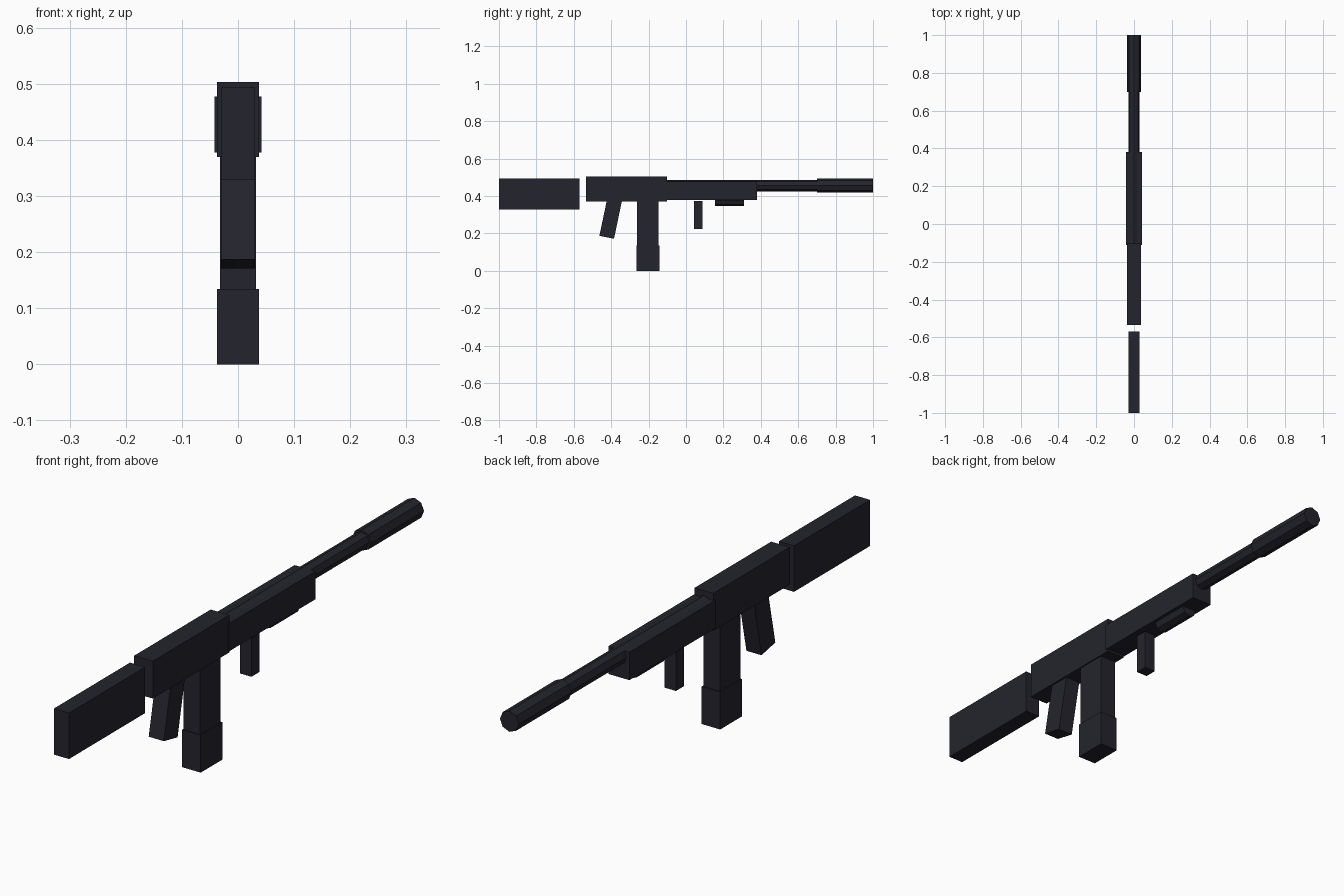
import bpy, bmesh, math
from mathutils import Matrix

if "Cube" in bpy.data.objects:
    bpy.data.objects.remove(bpy.data.objects["Cube"])

metal = bpy.data.materials.new("dark gunmetal")
metal.diffuse_color = (0.0175, 0.0175, 0.026, 1)
metal.use_nodes = True
metal.node_tree.nodes["Principled BSDF"].inputs["Base Color"].default_value = metal.diffuse_color


def finish(name, bm):
    bmesh.ops.recalc_face_normals(bm, faces=bm.faces)
    mesh = bpy.data.meshes.new(name)
    bm.to_mesh(mesh)
    bm.free()
    mesh.materials.append(metal)
    obj = bpy.data.objects.new(name, mesh)
    bpy.context.collection.objects.link(obj)
    return obj


def slab(name, half_width, profile):
    """Extrude a (y, z) side profile symmetrically across x."""
    bm = bmesh.new()
    face = bm.faces.new([bm.verts.new((-half_width, y, z)) for y, z in profile])
    new = bmesh.ops.extrude_face_region(bm, geom=[face])["geom"]
    verts = [v for v in new if isinstance(v, bmesh.types.BMVert)]
    bmesh.ops.translate(bm, verts=verts, vec=(2 * half_width, 0, 0))
    return finish(name, bm)


def box(name, half_width, y0, y1, z0, z1):
    return slab(name, half_width, [(y0, z0), (y1, z0), (y1, z1), (y0, z1)])


def tube(name, radius, y0, y1, z):
    """Eight-sided rod along y with an edge pointing straight up."""
    bm = bmesh.new()
    place = Matrix.Translation((0, (y0 + y1) / 2, z)) @ Matrix.Rotation(math.pi / 2, 4, 'X')
    bmesh.ops.create_cone(bm, cap_ends=True, segments=8, radius1=radius,
                          radius2=radius, depth=y1 - y0, matrix=place)
    return finish(name, bm)


# Main body
box("stock", 0.030, -1.0, -0.569, 0.328, 0.493)
box("receiver", 0.037, -0.535, -0.102, 0.369, 0.503)
box("handguard", 0.0415, -0.11, 0.38, 0.377, 0.477)

# Barrel and muzzle
tube("barrel", 0.030, -0.11, 0.72, 0.455)
tube("muzzle", 0.0375, 0.70, 1.0, 0.455)

# Parts hanging below
tube("under_rod", 0.030, 0.155, 0.31, 0.376)
box("foregrip", 0.0225, 0.044, 0.089, 0.222, 0.372)
box("magazine", 0.0325, -0.261, -0.146, 0.12, 0.385)
box("magazine_base", 0.037, -0.264, -0.141, 0.0, 0.134)
slab("rear_grip", 0.030,
     [(-0.463, 0.187), (-0.385, 0.171), (-0.339, 0.390), (-0.417, 0.406)])
